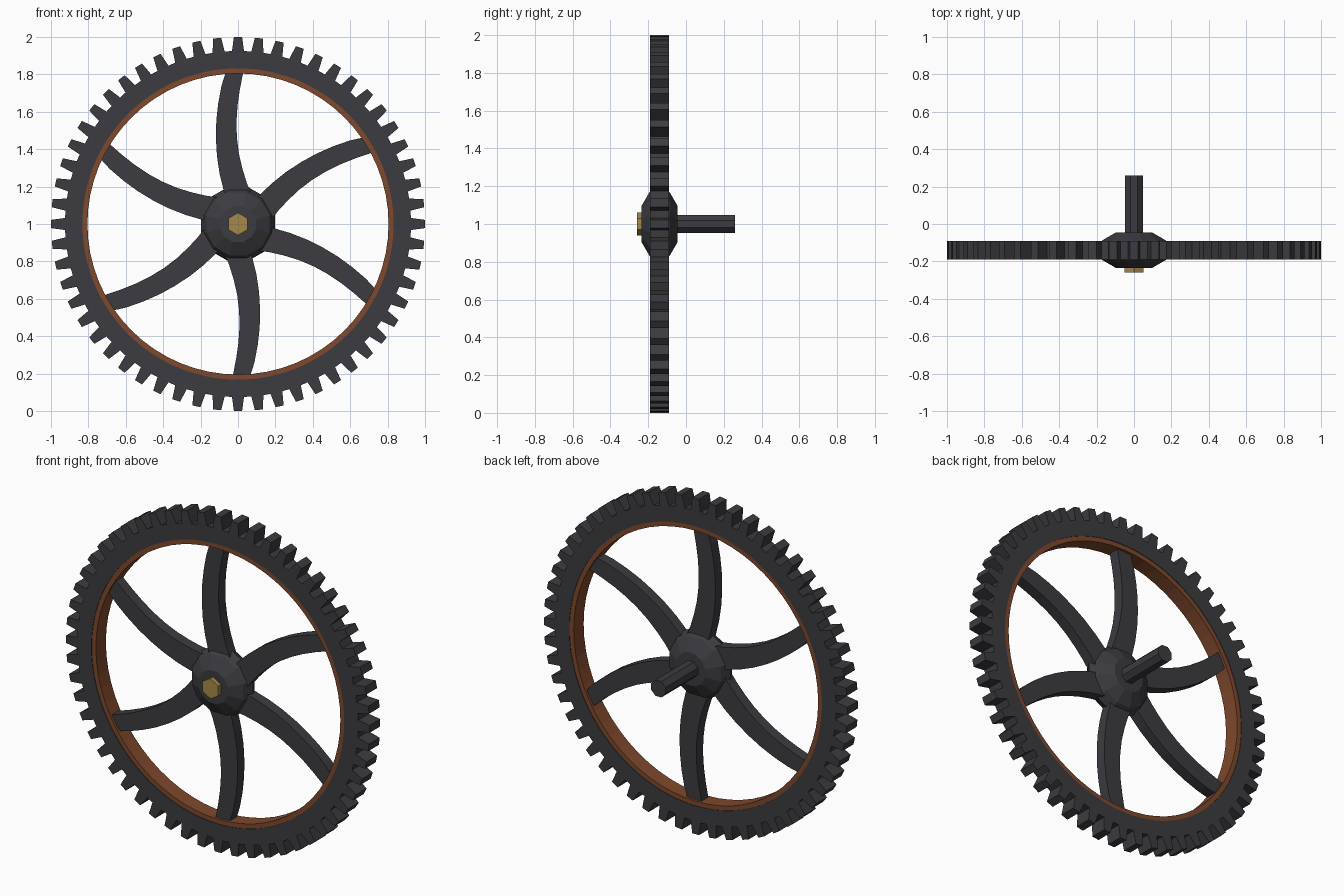
import bpy, bmesh
from math import sin, cos, pi, radians

if "Cube" in bpy.data.objects:
    bpy.data.objects.remove(bpy.data.objects["Cube"])

CY, CZ = -0.14, 1.0   # wheel centre in y and z


def material(name, rgb):
    m = bpy.data.materials.new(name)
    m.diffuse_color = (*rgb, 1)
    m.use_nodes = True
    m.node_tree.nodes["Principled BSDF"].inputs["Base Color"].default_value = m.diffuse_color
    return m


IRON = material("dark_iron", (0.045, 0.045, 0.052))
COPPER = material("copper", (0.21, 0.065, 0.025))
BRASS = material("brass", (0.38, 0.25, 0.065))


def finish(name, bm, mat):
    bmesh.ops.remove_doubles(bm, verts=bm.verts, dist=1e-5)
    bmesh.ops.recalc_face_normals(bm, faces=bm.faces)
    me = bpy.data.meshes.new(name)
    bm.to_mesh(me)
    bm.free()
    me.materials.append(mat)
    ob = bpy.data.objects.new(name, me)
    bpy.context.collection.objects.link(ob)
    return ob


def pt(r, a, y):
    return (r * cos(a), y, CZ + r * sin(a))


def skin(bm, loops, closed):
    """Bridge equal-length point loops with quads."""
    rows = [[bm.verts.new(p) for p in loop] for loop in loops]
    n = len(rows)
    for i in range(n if closed else n - 1):
        a, b = rows[i], rows[(i + 1) % n]
        for j in range(len(a)):
            k = (j + 1) % len(a)
            bm.faces.new((a[j], a[k], b[k], b[j]))
    if not closed:
        bm.faces.new(rows[0])
        bm.faces.new(rows[-1])


def lathe(name, profile, sides, mat, phase=0.0, closed=False):
    """Turn (radius, y) points about the wheel axis."""
    bm = bmesh.new()
    loops = [[pt(r, phase + 2 * pi * j / sides, y) for j in range(sides)]
             for r, y in profile]
    skin(bm, loops, closed)
    return finish(name, bm, mat)


# Toothed rim
TEETH = 56
pitch = 2 * pi / TEETH
outer = []
for t in range(TEETH):
    a = pi / 2 + t * pitch
    outer += [(0.925, a - 0.035), (1.0, a - 0.022), (1.0, a + 0.022), (0.925, a + 0.035)]
bm = bmesh.new()
f, b = CY - 0.05, CY + 0.05
skin(bm, [[pt(r, a, f) for r, a in outer],
          [pt(r, a, b) for r, a in outer],
          [pt(0.832, a, b) for r, a in outer],
          [pt(0.832, a, f) for r, a in outer]], True)
finish("toothed_rim", bm, IRON)

# Copper lining inside the rim
lathe("rim_lining", [(0.805, CY - 0.047), (0.835, CY - 0.047),
                     (0.835, CY + 0.047), (0.805, CY + 0.047)], 64, COPPER, closed=True)

# Curved spokes: radius, sideways offset, width
SPOKE = [(0.12, -0.015, 0.135), (0.20, 0.015, 0.13), (0.28, 0.037, 0.125),
         (0.37, 0.054, 0.118), (0.46, 0.062, 0.112), (0.55, 0.062, 0.108),
         (0.64, 0.054, 0.104), (0.73, 0.039, 0.10), (0.815, 0.018, 0.096)]
for k in range(6):
    a = pi / 2 + k * pi / 3

    def place(u, v, y):
        return (u * cos(a) - v * sin(a), y, CZ + u * sin(a) + v * cos(a))

    loops = []
    for i, (u, v, w) in enumerate(SPOKE):
        u0, v0, _ = SPOKE[max(i - 1, 0)]
        u1, v1, _ = SPOKE[min(i + 1, len(SPOKE) - 1)]
        d = ((u1 - u0) ** 2 + (v1 - v0) ** 2) ** 0.5
        nu, nv = -(v1 - v0) / d * w / 2, (u1 - u0) / d * w / 2
        if i == len(SPOKE) - 1:
            nu = 0
        loops.append([place(u + s * nu, v + s * nv, CY + h)
                      for s, h in ((1, -0.032), (1, 0.032), (-1, 0.032), (-1, -0.032))])
    bm = bmesh.new()
    skin(bm, loops, False)
    finish(f"spoke_{k + 1}", bm, IRON)

# Faceted hub
lathe("hub", [(0.10, CY - 0.095), (0.175, CY - 0.053), (0.205, CY),
              (0.175, CY + 0.053), (0.10, CY + 0.095)], 12, IRON, radians(15))

# Octagonal axle out of the back
lathe("axle", [(0.051, CY), (0.051, 0.26)], 8, IRON, radians(22.5))

# Brass hex bolt on the front
lathe("hub_bolt", [(0.06, -0.26), (0.06, -0.20)], 6, BRASS, radians(30))
